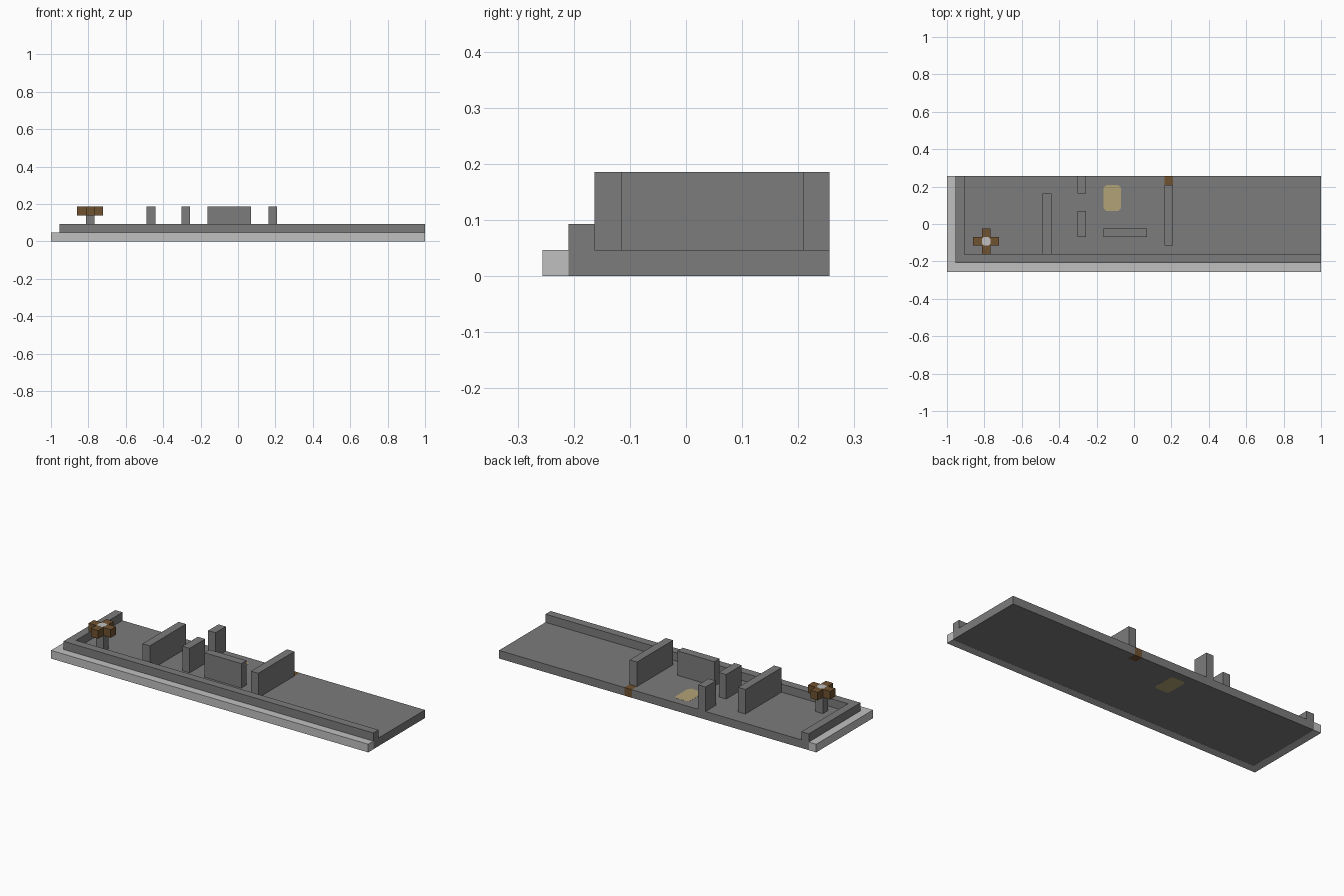
import bpy
import bmesh

cube = bpy.data.objects.get("Cube")
if cube:
    bpy.data.objects.remove(cube)

# Layout grid: 43 x 11 cells along the ground, 4 storeys high
NX, NY = 43, 11
CELL = 2 / NX


def material(name, rgb):
    mat = bpy.data.materials.new(name)
    mat.use_nodes = True
    mat.diffuse_color = (*rgb, 1)
    mat.node_tree.nodes["Principled BSDF"].inputs["Base Color"].default_value = (*rgb, 1)
    return mat


GREY = material("stone grey", (0.2, 0.2, 0.2))
PALE = material("pale kerb", (0.52, 0.53, 0.52))
BROWN = material("wood brown", (0.16, 0.085, 0.03))
TAN = material("straw tan", (0.45, 0.36, 0.18))


def to_world(i, j, k):
    return ((i - NX / 2) * CELL, (j - NY / 2) * CELL, k * CELL)


def prism(name, outline, z0, z1, mat):
    """Extrude a ground outline given in cells between two heights."""
    bm = bmesh.new()
    base = bm.faces.new([bm.verts.new(to_world(i, j, z0)) for i, j in outline])
    top = bmesh.ops.extrude_face_region(bm, geom=[base])["geom"]
    verts = [v for v in top if isinstance(v, bmesh.types.BMVert)]
    bmesh.ops.translate(bm, verts=verts, vec=(0, 0, (z1 - z0) * CELL))
    bmesh.ops.recalc_face_normals(bm, faces=bm.faces)
    mesh = bpy.data.meshes.new(name)
    bm.to_mesh(mesh)
    bm.free()
    mesh.materials.append(mat)
    obj = bpy.data.objects.new(name, mesh)
    bpy.context.collection.objects.link(obj)
    return obj


def block(name, x0, x1, y0, y1, z0, z1, mat=GREY):
    return prism(name, [(x0, y0), (x1, y0), (x1, y1), (x0, y1)], z0, z1, mat)


def clipped(name, x0, x1, y0, y1, z0, z1, c, mat):
    """Block with its four upright corners cut off."""
    outline = [(x0 + c, y0), (x1 - c, y0), (x1, y0 + c), (x1, y1 - c),
               (x1 - c, y1), (x0 + c, y1), (x0, y1 - c), (x0, y0 + c)]
    return prism(name, outline, z0, z1, mat)


# Pale kerb along the front and one end
prism("kerb", [(0, 0), (NX, 0), (NX, 1), (1, 1), (1, NY), (0, NY)], 0, 1, PALE)

# Floor slab, notched for the wooden threshold in its back edge
prism("floor", [(1, 1), (NX, 1), (NX, NY), (26, NY), (26, 10), (25, 10),
                (25, NY), (1, NY)], 0.01, 1, GREY)
block("threshold", 25, 26, 10, NY, 0, 1, BROWN)
clipped("straw_patch", 18, 20, 7, 10, 0, 1.01, 0.3, TAN)

# Low parapet following the kerb
prism("parapet", [(1, 1), (NX, 1), (NX, 2), (2, 2), (2, NY), (1, NY)], 1, 2, GREY)

# Tall partition walls
block("long_partition", 11, 12, 2, 9, 1, 4)
block("doorway_front_wall", 15, 16, 4, 7, 1, 4)
block("doorway_back_wall", 15, 16, 9, NY, 1, 4)
block("cross_wall", 18, 23, 4, 5, 1, 4)
block("end_partition", 25, 26, 3, 10, 1, 4)

# Post with four wooden arms and a pale cap
block("post", 4, 5, 3, 4, 1, 3)
prism("post_arms", [(4, 2), (5, 2), (5, 3), (6, 3), (6, 4), (5, 4),
                    (5, 5), (4, 5), (4, 4), (3, 4), (3, 3), (4, 3)], 3, 3.99, BROWN)
clipped("post_cap", 4, 5, 3, 4, 3.95, 4, 0.25, PALE)
